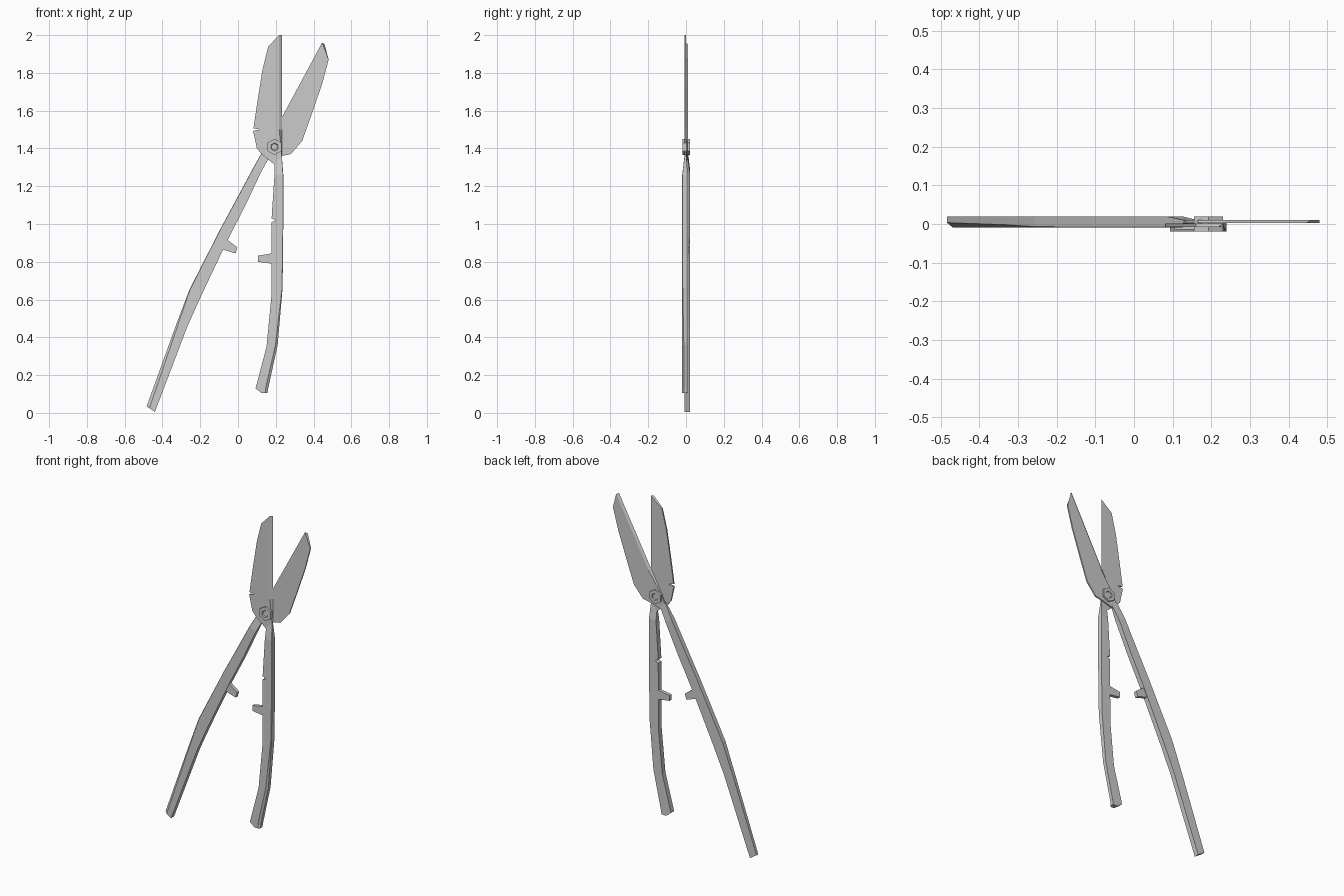
import bpy
import bmesh
import math

cube = bpy.data.objects.get("Cube")
if cube:
    bpy.data.objects.remove(cube, do_unlink=True)

# One plain metal colour
steel = bpy.data.materials.new("grey steel")
steel.use_nodes = True
colour = (0.6, 0.6, 0.6, 1)
steel.diffuse_color = colour
steel.node_tree.nodes["Principled BSDF"].inputs["Base Color"].default_value = colour


def finish(name, bm):
    bmesh.ops.recalc_face_normals(bm, faces=bm.faces)
    mesh = bpy.data.meshes.new(name)
    bm.to_mesh(mesh)
    bm.free()
    mesh.materials.append(steel)
    obj = bpy.data.objects.new(name, mesh)
    bpy.context.collection.objects.link(obj)
    return obj


def loft(name, rings):
    """Skin a list of closed rings and cap both ends."""
    bm = bmesh.new()
    loops = [[bm.verts.new(p) for p in ring] for ring in rings]
    count = len(loops[0])
    for a, b in zip(loops, loops[1:]):
        for i in range(count):
            j = (i + 1) % count
            bm.faces.new((a[i], a[j], b[j], b[i]))
    bm.faces.new(loops[0])
    bm.faces.new(loops[-1])
    return finish(name, bm)


def plate(name, outline, y_front, y_back):
    return loft(name, [[(x, y, z) for x, z in outline] for y in (y_front, y_back)])


def blade(name, outline, edge, shift, y_flat, y_ground):
    """Flat plate whose cutting edge points are drawn back on the ground side."""
    ground = [(x + shift[0], z + shift[1]) if i in edge else (x, z)
              for i, (x, z) in enumerate(outline)]
    return loft(name, [[(x, y_flat, z) for x, z in outline],
                       [(x, y_ground, z) for x, z in ground]])


def handle(name, stations, y_front, y_back, y_neck):
    """Bar from outer/inner edge points, thin at the neck, chamfered outside."""
    rings = []
    for i, (ox, oz, ix, iz, chamfer) in enumerate(stations):
        f, b = y_neck if i == 0 else (y_front, y_back)
        length = math.hypot(ix - ox, iz - oz)
        t = chamfer / length
        rings.append([(ox, b, oz), (ix, b, iz), (ix, f, iz),
                      (ox + t * (ix - ox), f, oz + t * (iz - oz)),
                      (ox, f + chamfer * 0.7, oz)])
    return loft(name, rings)


# Front blade, upright, with a small nick in its outer edge
blade("front_blade",
      [(0.232, 2.0), (0.16, 1.94), (0.13, 1.82), (0.10, 1.63), (0.082, 1.507),
       (0.118, 1.50), (0.08, 1.493), (0.10, 1.40), (0.125, 1.37), (0.193, 1.315),
       (0.235, 1.32), (0.232, 1.36), (0.232, 1.5)],
      (0, 12), (-0.014, 0), 0.001, -0.008)

# Rear blade, swung open
blade("rear_blade",
      [(0.445, 1.96), (0.48, 1.87), (0.445, 1.74), (0.39, 1.58), (0.34, 1.44),
       (0.28, 1.37), (0.23, 1.36), (0.16, 1.34), (0.125, 1.36), (0.165, 1.44),
       (0.23, 1.56)],
      (0, 10), (0.013, -0.007), 0.002, 0.01)

# Handles run from the neck down to the grip end
handle("front_handle",
       [(0.232, 1.36, 0.193, 1.32, 0.001), (0.24, 1.26, 0.193, 1.26, 0.002),
        (0.24, 1.03, 0.178, 1.03, 0.002), (0.24, 1.02, 0.20, 1.02, 0.002),
        (0.24, 1.01, 0.178, 1.01, 0.002), (0.236, 0.66, 0.177, 0.62, 0.004),
        (0.21, 0.36, 0.151, 0.35, 0.012), (0.16, 0.13, 0.093, 0.13, 0.014),
        (0.156, 0.105, 0.125, 0.105, 0.01)],
       -0.02, 0.01, (-0.008, 0.001))
handle("rear_handle",
       [(0.13, 1.385, 0.165, 1.352, 0.001), (0.082, 1.30, 0.124, 1.278, 0.002),
        (-0.009, 1.13, 0.04, 1.10, 0.002), (-0.09, 0.98, -0.056, 0.913, 0.002),
        (-0.257, 0.653, -0.195, 0.62, 0.003), (-0.33, 0.46, -0.267, 0.46, 0.01),
        (-0.484, 0.034, -0.44, 0.005, 0.018)],
       -0.009, 0.02, (0.002, 0.01))

# Stops that meet when the handles close
plate("front_stop", [(0.2, 0.86), (0.177, 0.844), (0.105, 0.832),
                     (0.105, 0.80), (0.177, 0.79), (0.2, 0.78)], -0.014, 0.006)
plate("rear_stop", [(-0.07, 0.93), (-0.053, 0.913), (-0.003, 0.876),
                    (-0.013, 0.844), (-0.087, 0.867), (-0.1, 0.88)], -0.004, 0.016)

# Hexagonal pivot bolt with a shallow recess at each end
rings = []
for y, radius in ((-0.014, 0.018), (-0.019, 0.022), (-0.019, 0.043),
                  (0.02, 0.043), (0.02, 0.022), (0.015, 0.018)):
    rings.append([(0.193 + radius * math.sin(k * math.pi / 3), y,
                   1.408 + radius * math.cos(k * math.pi / 3)) for k in range(6)])
loft("pivot_bolt", rings)
